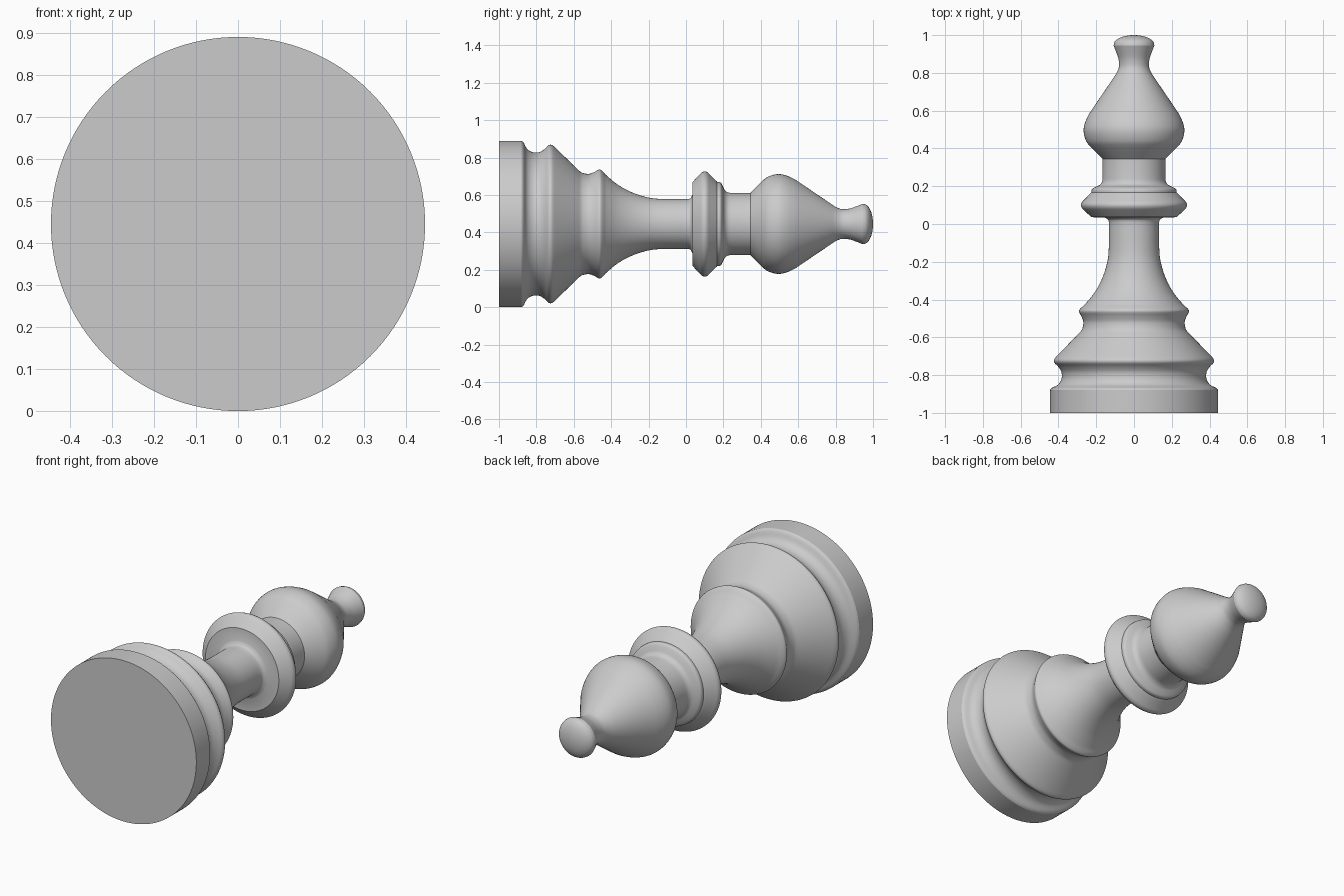
import bpy, bmesh, math
from mathutils import Vector

cube = bpy.data.objects.get("Cube")
if cube:
    bpy.data.objects.remove(cube, do_unlink=True)

R = 0.445      # base radius, also the height of the axis
SIDES = 128

grey = bpy.data.materials.new("plain grey")
grey.use_nodes = True
grey.diffuse_color = (0.6, 0.6, 0.6, 1)
grey.node_tree.nodes["Principled BSDF"].inputs["Base Color"].default_value = (0.6, 0.6, 0.6, 1)


def rounded(points, steps=4):
    """Smooth curve through (y, radius) points."""
    p = [Vector(q) for q in points]
    p = [p[0]] + p + [p[-1]]
    out = []
    for a, b, c, d in zip(p, p[1:], p[2:], p[3:]):
        for i in range(steps):
            t = i / steps
            out.append(0.5 * (2 * b + (c - a) * t + (2 * a - 5 * b + 4 * c - d) * t * t
                              + (3 * b - a - 3 * c + d) * t ** 3))
    return out + [p[-1]]


def add_object(name, bm):
    bmesh.ops.recalc_face_normals(bm, faces=bm.faces)
    mesh = bpy.data.meshes.new(name)
    bm.to_mesh(mesh)
    bm.free()
    obj = bpy.data.objects.new(name, mesh)
    bpy.context.collection.objects.link(obj)
    mesh.materials.append(grey)
    return obj


# Turned profile: each run is smooth, and runs meet at crisp corners
foot = [(-1, R), (-0.88, R)]
foot_cove = [(-0.88, R), (-0.868, 0.435), (-0.85, 0.402), (-0.82, 0.384), (-0.785, 0.384),
             (-0.757, 0.4), (-0.735, 0.421), (-0.718, 0.423), (-0.7, 0.41)]
skirt = [(-0.7, 0.41), (-0.575, 0.288)]
skirt_cove = [(-0.575, 0.288), (-0.555, 0.274), (-0.52, 0.268), (-0.49, 0.278),
              (-0.465, 0.291), (-0.45, 0.286), (-0.43, 0.264)]
stem = [(-0.43, 0.264), (-0.37, 0.214), (-0.3, 0.174), (-0.22, 0.146), (-0.14, 0.134), (0.01, 0.133)]
under_collar = [(0.01, 0.133), (0.024, 0.138), (0.034, 0.155)]
collar = [(0.036, 0.225), (0.07, 0.262), (0.085, 0.276), (0.1, 0.281), (0.115, 0.276),
          (0.13, 0.262), (0.165, 0.228)]
collar_step = [(0.167, 0.225), (0.185, 0.222), (0.198, 0.2), (0.207, 0.182), (0.222, 0.17), (0.24, 0.166)]
neck = [(0.24, 0.166), (0.345, 0.166)]
head = [(0.345, 0.166), (0.41, 0.232), (0.445, 0.256), (0.495, 0.267), (0.54, 0.258), (0.585, 0.237)]
finial = [(0.775, 0.108), (0.8, 0.092), (0.83, 0.08), (0.86, 0.08), (0.89, 0.087), (0.945, 0.108)]

profile = []
for run in (foot, foot_cove, skirt, skirt_cove, stem, under_collar, collar, collar_step, neck, head, finial):
    profile += rounded(run) if len(run) > 2 else [Vector(q) for q in run]
# Domed tip
profile += [Vector((0.95 + 0.05 * math.sin(a), 0.107 * math.cos(a)))
            for a in (math.pi / 2 * i / 10 for i in range(10))]

# Body turned about the lying axis
bm = bmesh.new()
rings, last = [], None
for q in profile:
    if last is not None and (q - last).length < 1e-4:
        continue
    last = q
    rings.append([bm.verts.new((q.y * math.cos(a), q.x, R + q.y * math.sin(a)))
                  for a in (2 * math.pi * i / SIDES for i in range(SIDES))])
for lower, upper in zip(rings, rings[1:]):
    for i in range(SIDES):
        j = (i + 1) % SIDES
        bm.faces.new((lower[i], lower[j], upper[j], upper[i]))
bm.faces.new(rings[0])
tip = bm.verts.new((0, 1, R))
for i in range(SIDES):
    bm.faces.new((rings[-1][i], rings[-1][(i + 1) % SIDES], tip))
body = add_object("bishop_body", bm)

# Wedge that cuts the slot in the head
outline = [(-0.05, 0.615), (-0.047, 0.79), (-0.051, 0.806), (-0.06, 0.81),
           (-0.08, 0.805), (-0.3, 0.803), (-0.3, 0.97)]
bm = bmesh.new()
face = bm.faces.new([bm.verts.new((x, y, 0)) for x, y in outline])
side = bmesh.ops.extrude_face_region(bm, geom=[face])["geom"]
bmesh.ops.translate(bm, verts=[v for v in side if isinstance(v, bmesh.types.BMVert)], vec=(0, 0, 2 * R))
cutter = add_object("slot_cutter", bm)
cutter.hide_render = True

bpy.ops.object.select_all(action="DESELECT")
body.select_set(True)
bpy.context.view_layer.objects.active = body
cut = body.modifiers.new("slot", "BOOLEAN")
cut.operation = "DIFFERENCE"
cut.solver = "EXACT"
cut.object = cutter
bpy.ops.object.modifier_apply(modifier=cut.name)
bpy.data.objects.remove(cutter, do_unlink=True)
bpy.ops.object.shade_smooth_by_angle(angle=math.radians(30))
